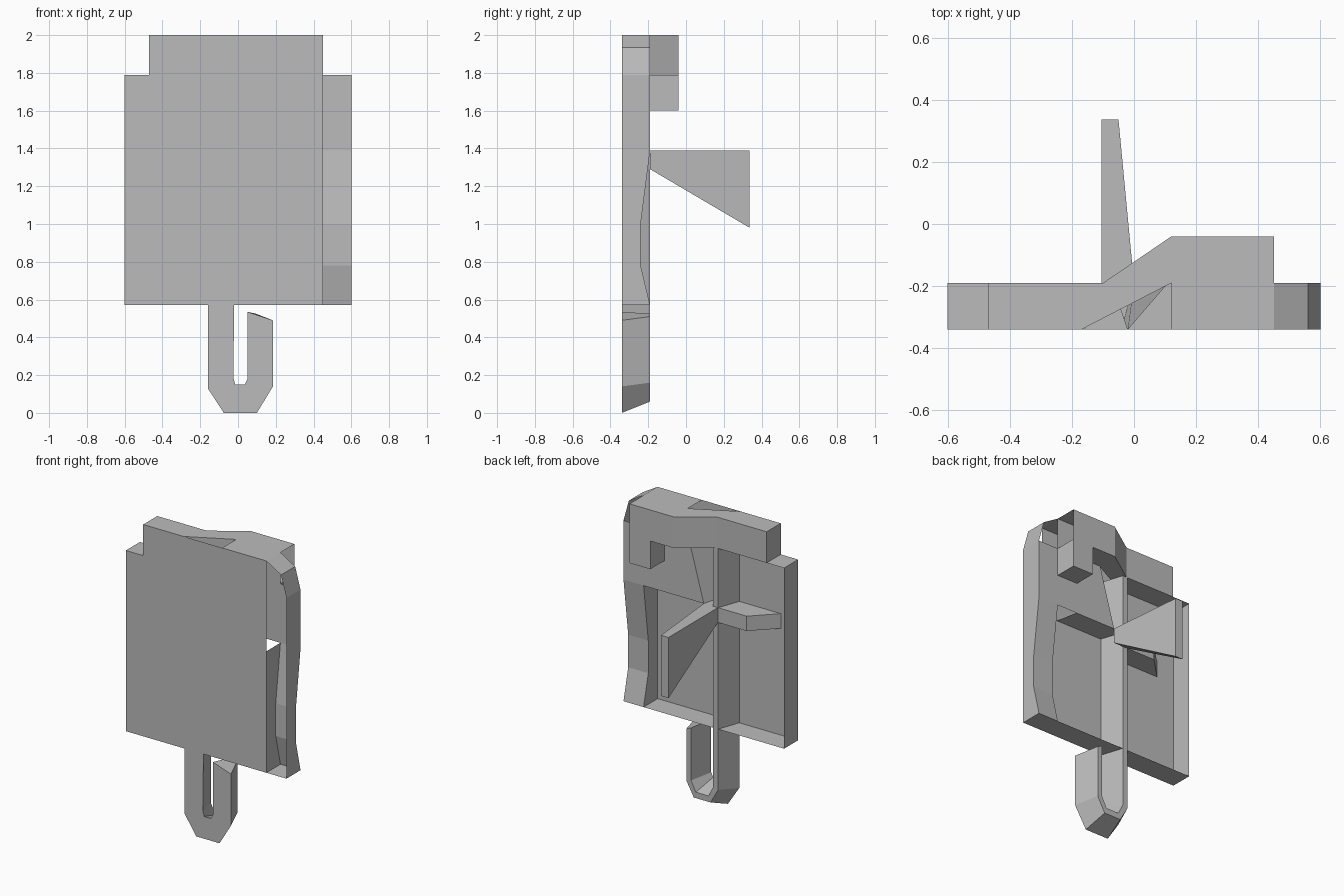
import bpy, bmesh

if "Cube" in bpy.data.objects:
    bpy.data.objects.remove(bpy.data.objects["Cube"])

grey = bpy.data.materials.new("plain_grey")
grey.diffuse_color = (0.5, 0.5, 0.5, 1)
grey.use_nodes = True
grey.node_tree.nodes["Principled BSDF"].inputs["Base Color"].default_value = grey.diffuse_color

# main depth planes and heights
F, B, R = -0.34, -0.19, -0.04
Z0, ZS, ZT, ZM = 0.57, 1.79, 2.0, 1.39


def build(name, faces):
    """Thin sheet part from a list of polygons."""
    bm = bmesh.new()
    for f in faces:
        bm.faces.new([bm.verts.new(p) for p in f])
    bmesh.ops.remove_doubles(bm, verts=bm.verts, dist=1e-4)
    bmesh.ops.recalc_face_normals(bm, faces=bm.faces)
    me = bpy.data.meshes.new(name)
    bm.to_mesh(me)
    bm.free()
    me.materials.append(grey)
    ob = bpy.data.objects.new(name, me)
    bpy.context.collection.objects.link(ob)
    return ob


def ribbon(a, b, closed=False):
    """Quads joining two matching paths."""
    n = len(a)
    return [[a[i], a[(i + 1) % n], b[(i + 1) % n], b[i]]
            for i in range(n if closed else n - 1)]


def at_z(pts, z):
    return [(x, y, z) for x, y in pts]


def at_y(pts, y):
    return [(x, y, z) for x, z in pts]


def loft(name, front, back):
    return build(name, [front, back] + ribbon(front, back, True))


# front plate with stepped top corners
build("front_plate", [at_y([(-.6, Z0), (.45, Z0), (.45, ZT), (-.47, ZT),
                            (-.47, ZS), (-.6, ZS)], F)])

# left wall, left step and bottom flange
build("left_wall", ribbon(at_y([(-.47, ZS), (-.6, ZS), (-.6, Z0), (.6, Z0)], F),
                          at_y([(-.47, ZS), (-.6, ZS), (-.6, Z0), (.6, Z0)], B)))

# bowed right wall folding over into the top corner
bow = [(B, Z0), (-.24, .78), (-.24, 1.0), (B, ZM)]
side = [(.6, Z0), (.6, .78), (.6, 1.0), (.6, ZM), (.6, ZS), (.56, 1.935), (.45, ZT)]
depth = [y for y, z in bow] + [B] * 3
build("right_wall", ribbon(at_y(side, F), [(x, y, z) for (x, z), y in zip(side, depth)]))

# bowed strip behind the right slot, and the pocket wall beside it
edge = [(.45, y, z) for y, z in bow]
build("bowed_strip", ribbon([(.6, y, z) for y, z in bow], edge))
build("pocket_wall", ribbon([(.45, F, z) for y, z in bow], edge))

# upper back panel with a slanted inner edge and its web to the plate
build("back_panel", [at_y([(0, ZM), (.6, ZM), (.6, ZS), (.11, ZS)], B)])
build("slanted_web", [[(0, B, ZM), (.11, B, ZS), (-.02, F, ZS), (-.04, F, ZM)]])

# offset top bar, open at its right end
back = [(-.47, B), (-.10, B), (.12, R), (.45, R)]
front = [(-.47, F), (-.17, F), (.12, B), (.45, B)]
bar = ribbon(at_z(back, ZS), at_z(back, ZT))
bar += ribbon(at_z(front, ZS), at_z(front, ZT))[1:]
bar += ribbon(at_z(back, ZS), at_z(front, ZS)) + ribbon(at_z(back, ZT), at_z(front, ZT))
bar += [at_z([(.12, B), (.12, F), (.45, F), (.45, B)], ZT),
        [(-.47, F, ZS), (-.47, B, ZS), (-.47, B, ZT), (-.47, F, ZT)]]
build("top_bar", bar)

# foot hanging from the right end of the bar
foot = [(.295, B), (.45, B), (.45, R), (.295, R)]
build("bar_foot", ribbon(at_z(foot, 1.6), at_z(foot, ZS), True) + [at_z(foot, 1.6)])

# tapered central rib
loft("center_rib", at_y([(-.16, Z0), (-.02, Z0), (-.02, ZS), (-.16, ZS)], F),
     at_y([(-.107, Z0), (-.07, Z0), (-.07, ZS), (-.107, ZS)], B))

# shelves on either side of the rib
shelf = [(-.1, B), (-.1, F), (-.47, F), (-.32, B)]
loft("left_shelf", at_z(shelf, ZM), at_z(shelf[:2] + [(-.47, F), (-.32, B)], 1.29))
build("right_shelf", [at_z([(-.07, B), (-.03, F), (.33, F), (.3, B)], ZM)])

# wedge-shaped lever fin at the back
loft("lever_fin", [(-.105, B, 1.29), (0, B, 1.29), (0, B, ZM), (-.105, B, ZM)],
     [(-.105, .337, .98), (-.05, .337, .98), (-.05, .337, ZM), (-.105, .337, ZM)])

# hook below the plate, tapering toward the back
loft("bottom_hook",
     at_y([(-.16, Z0), (-.16, .13), (-.075, 0), (.10, 0), (.185, .14), (.185, .49),
           (.05, .535), (.05, .18), (.035, .15), (-.015, .15), (-.025, .19), (-.02, Z0)], F),
     at_y([(-.107, Z0), (-.107, .16), (-.05, .06), (.075, .06), (.13, .16), (.13, .51),
           (.095, .525), (.095, .17), (.06, .1), (-.035, .1), (-.07, .17), (-.07, Z0)], B))
